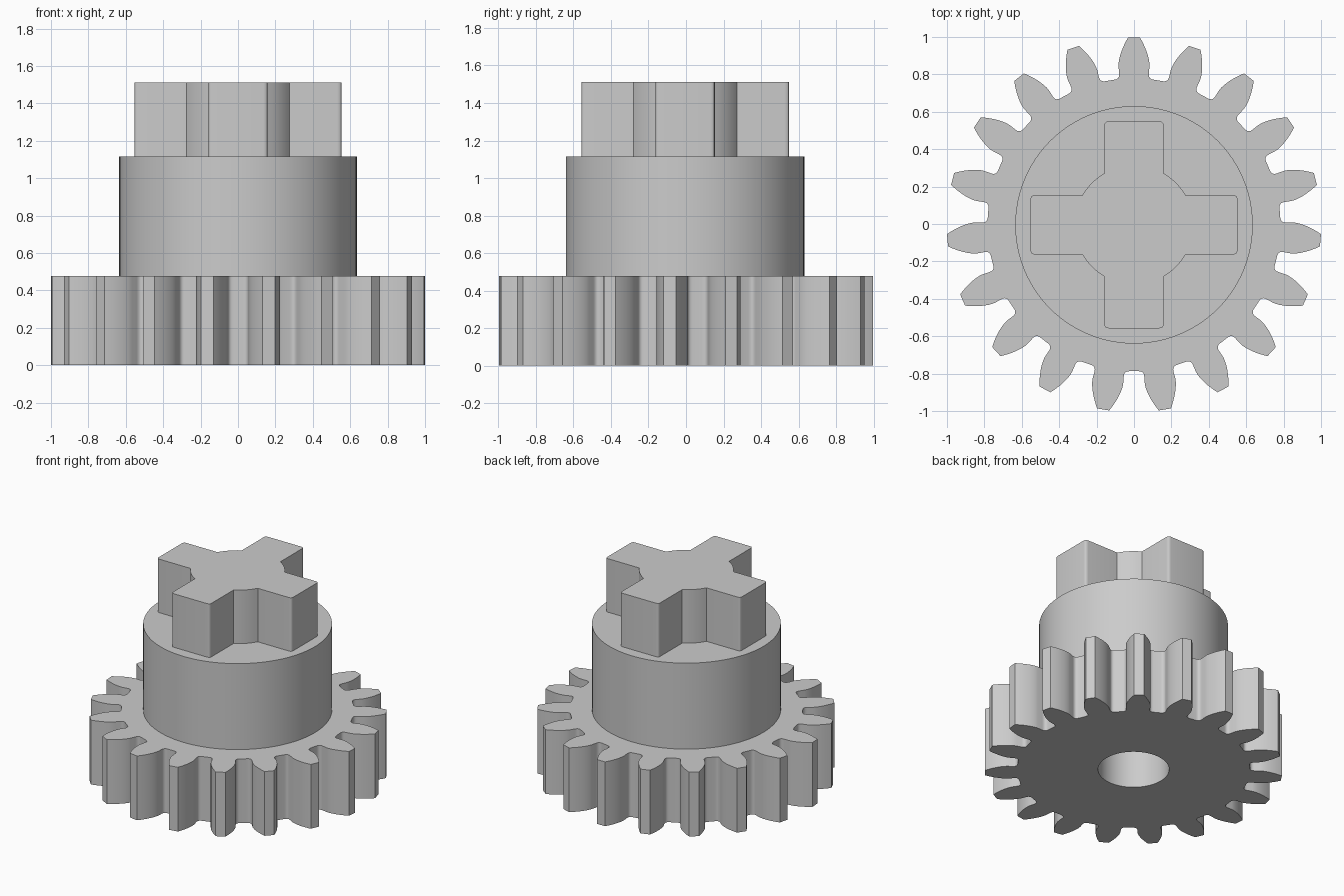
import bpy, bmesh
from math import sin, cos, tan, acos, pi, sqrt, radians
from mathutils import Vector

old = bpy.data.objects.get("Cube")
if old:
    bpy.data.objects.remove(old, do_unlink=True)

CENTRE = Vector((0, -0.0045))
GEAR_TOP, HUB_TOP, CROSS_TOP = 0.477, 1.115, 1.512
TEETH, TIP, ROOT = 19, 1.001, 0.783
PITCH = TIP * TEETH / (TEETH + 2)
BASE = PITCH * cos(radians(20))

grey = bpy.data.materials.new("plain grey")
grey.use_nodes = True
grey.diffuse_color = (0.6, 0.6, 0.6, 1)
grey.node_tree.nodes["Principled BSDF"].inputs["Base Color"].default_value = (0.6, 0.6, 0.6, 1)


def polar(r, a):
    return Vector((r * cos(a), r * sin(a)))


def bezier(a, b, c, steps):
    """Rounded corner from a to c around b."""
    ts = [i / steps for i in range(steps + 1)]
    return [a * (1 - t) ** 2 + b * 2 * t * (1 - t) + c * t * t for t in ts]


def rotated(points, angle):
    return [polar(p.length, angle + Vector((1, 0)).angle_signed(p) * -1) for p in points]


def circle(r, n):
    return [polar(r, 2 * pi * i / n) for i in range(n)]


def gear_outline():
    """Involute teeth with rounded roots, one tooth pointing to the back."""
    inv = lambda x: tan(x) - x
    foot = pi / (2 * TEETH) + inv(radians(20))
    # One flank as (half angle, radius), from the tip down to the root
    flank = []
    for i in range(9):
        r = TIP + (BASE - TIP) * i / 8
        flank.append(Vector((foot - inv(acos(min(1, BASE / r))), r)))
    flank += bezier(Vector((foot, ROOT + 0.03)), Vector((foot, ROOT)),
                    Vector((foot + 0.036, ROOT)), 5)
    outline = []
    for k in range(TEETH):
        mid = pi / 2 + 2 * pi * k / TEETH
        outline += [polar(r, mid - a) for a, r in reversed(flank)]
        outline += [polar(r, mid + a) for a, r in flank]
    return outline


def cross_outline(reach=0.553, half=0.158, core=0.318, rnd=0.022):
    """Four rounded arms around a round core."""
    up, right = Vector((0, rnd)), Vector((rnd, 0))
    low, high = Vector((reach, -half)), Vector((reach, half))
    arm = [Vector((sqrt(core ** 2 - half ** 2), -half))]
    arm += bezier(low - right, low, low + up, 4)
    arm += bezier(high - up, high, high - right, 4)
    a = acos(sqrt(core ** 2 - half ** 2) / core)
    arm += [polar(core, a + (pi / 2 - 2 * a) * i / 6) for i in range(6)]
    return [p for q in range(4) for p in rotated(arm, q * pi / 2)]


def loop(bm, outline, z):
    verts = [bm.verts.new((*(p + CENTRE), z)) for p in outline]
    for i, v in enumerate(verts):
        bm.edges.new((verts[i - 1], v))
    return verts


def wall(bm, low, high, inward=False):
    for i in range(len(low)):
        f = bm.faces.new((low[i - 1], low[i], high[i], high[i - 1]))
        if inward:
            f.normal_flip()


def cap(bm, loops, up):
    """Flat face between an outer loop and an optional hole."""
    edges = [bm.edges.get((l[i - 1], l[i])) for l in loops for i in range(len(l))]
    made = bmesh.ops.triangle_fill(bm, edges=edges, use_beauty=True, use_dissolve=False)
    for f in made["geom"]:
        if isinstance(f, bmesh.types.BMFace):
            f.normal_update()
            if (f.normal.z > 0) != up:
                f.normal_flip()


def finish(bm, name):
    mesh = bpy.data.meshes.new(name)
    bm.to_mesh(mesh)
    bm.free()
    mesh.materials.append(grey)
    obj = bpy.data.objects.new(name, mesh)
    bpy.context.collection.objects.link(obj)
    bpy.ops.object.select_all(action="DESELECT")
    obj.select_set(True)
    bpy.context.view_layer.objects.active = obj
    bpy.ops.object.shade_smooth_by_angle(angle=radians(25))


gear, cross = gear_outline(), cross_outline()
hub, bore = circle(0.635, 96), circle(0.239, 64)

# Toothed wheel, pierced by the bore
bm = bmesh.new()
low, high = loop(bm, gear, 0), loop(bm, gear, GEAR_TOP)
bore_low, bore_high = loop(bm, bore, 0), loop(bm, bore, GEAR_TOP)
wall(bm, low, high)
wall(bm, bore_low, bore_high, inward=True)
cap(bm, [low, bore_low], up=False)
cap(bm, [high, loop(bm, hub, GEAR_TOP)], up=True)
finish(bm, "toothed_wheel")

# Round hub, the bore continuing inside
bm = bmesh.new()
low, high = loop(bm, hub, GEAR_TOP), loop(bm, hub, HUB_TOP)
wall(bm, low, high)
wall(bm, loop(bm, bore, GEAR_TOP), loop(bm, bore, HUB_TOP), inward=True)
cap(bm, [high, loop(bm, cross, HUB_TOP)], up=True)
finish(bm, "round_hub")

# Cross-shaped drive, closing the bore from above
bm = bmesh.new()
low, high = loop(bm, cross, HUB_TOP), loop(bm, cross, CROSS_TOP)
wall(bm, low, high)
cap(bm, [high], up=True)
cap(bm, [low], up=False)
finish(bm, "cross_drive")
